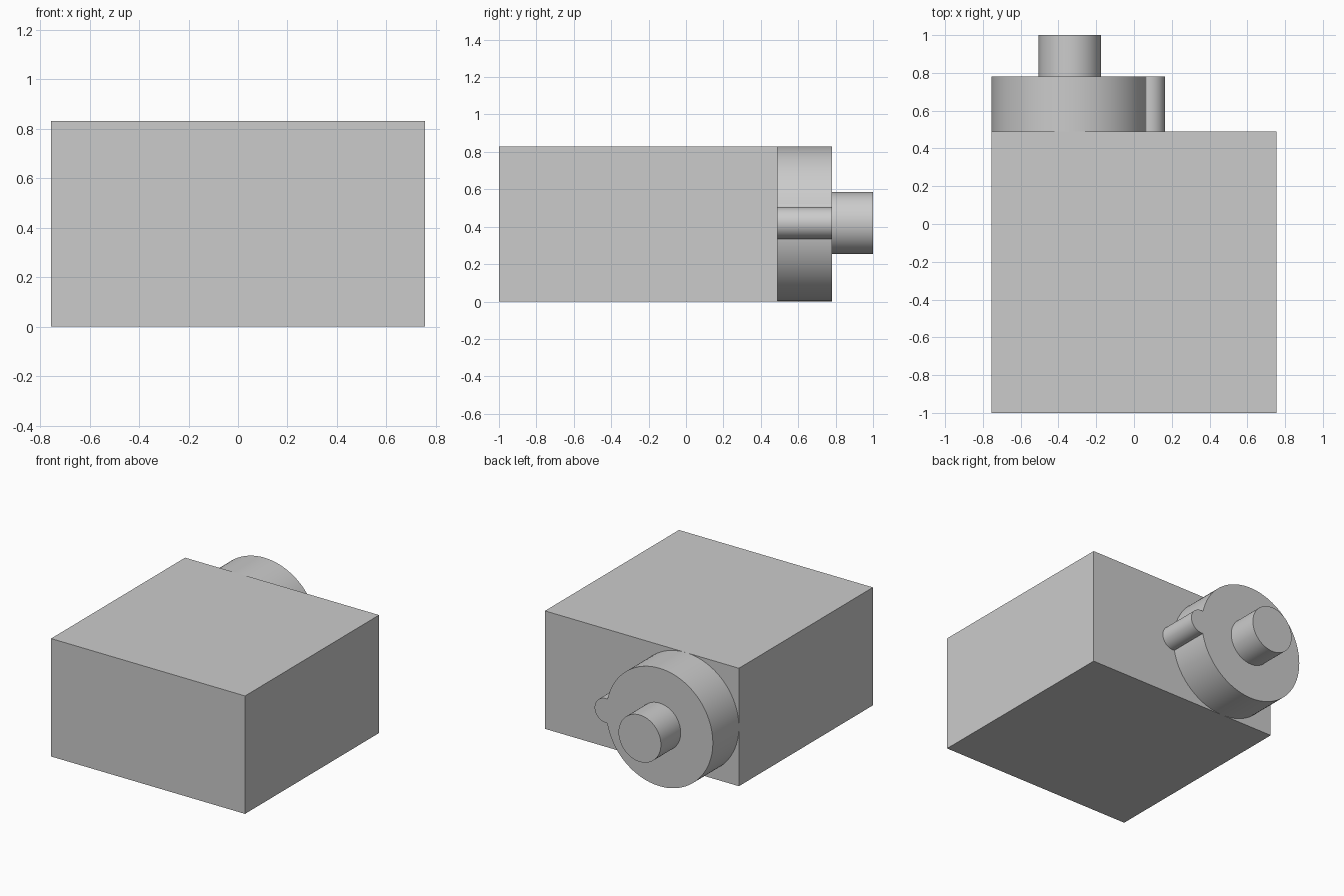
import bpy
import math

cube = bpy.data.objects.get("Cube")
if cube:
    bpy.data.objects.remove(cube, do_unlink=True)

GREY = (0.6, 0.6, 0.6, 1)
grey = bpy.data.materials.new("plain grey")
grey.use_nodes = True
grey.diffuse_color = GREY
grey.node_tree.nodes["Principled BSDF"].inputs["Base Color"].default_value = GREY


def finish(name):
    obj = bpy.context.object
    obj.name = name
    obj.data.materials.append(grey)
    return obj


def cylinder(name, x, z, radius, y0, y1, sides=96):
    """Cylinder lying along y, from y0 to y1."""
    bpy.ops.mesh.primitive_cylinder_add(
        vertices=sides, radius=radius, depth=y1 - y0,
        location=(x, (y0 + y1) / 2, z), rotation=(math.pi / 2, 0, 0))
    obj = finish(name)
    bpy.ops.object.shade_smooth_by_angle(angle=math.radians(30))
    return obj


# Rectangular body
W, H = 1.51, 0.83
FRONT, BACK, RIM, TIP = -1.0, 0.49, 0.78, 1.0
bpy.ops.mesh.primitive_cube_add(size=1, location=(0, (FRONT + BACK) / 2, H / 2))
body = finish("body")
body.scale = (W, BACK - FRONT, H)
bpy.ops.object.transform_apply(location=False, rotation=False, scale=True)

# Round boss on the back, flush with one side, with a small lug on its rim
R = H / 2
CX = -W / 2 + R
boss = cylinder("round_boss", CX, R, R, BACK, RIM)
lug = cylinder("side_lug", 0.08, 0.42, 0.085, BACK, RIM, 48)

# Join the lug and boss into one solid
join = boss.modifiers.new("lug", "BOOLEAN")
join.operation = "UNION"
join.solver = "EXACT"
join.object = lug
bpy.context.view_layer.objects.active = boss
bpy.ops.object.modifier_apply(modifier=join.name)
bpy.data.objects.remove(lug, do_unlink=True)

# Output shaft
cylinder("output_shaft", CX, 0.42, 0.165, RIM, TIP, 64)
